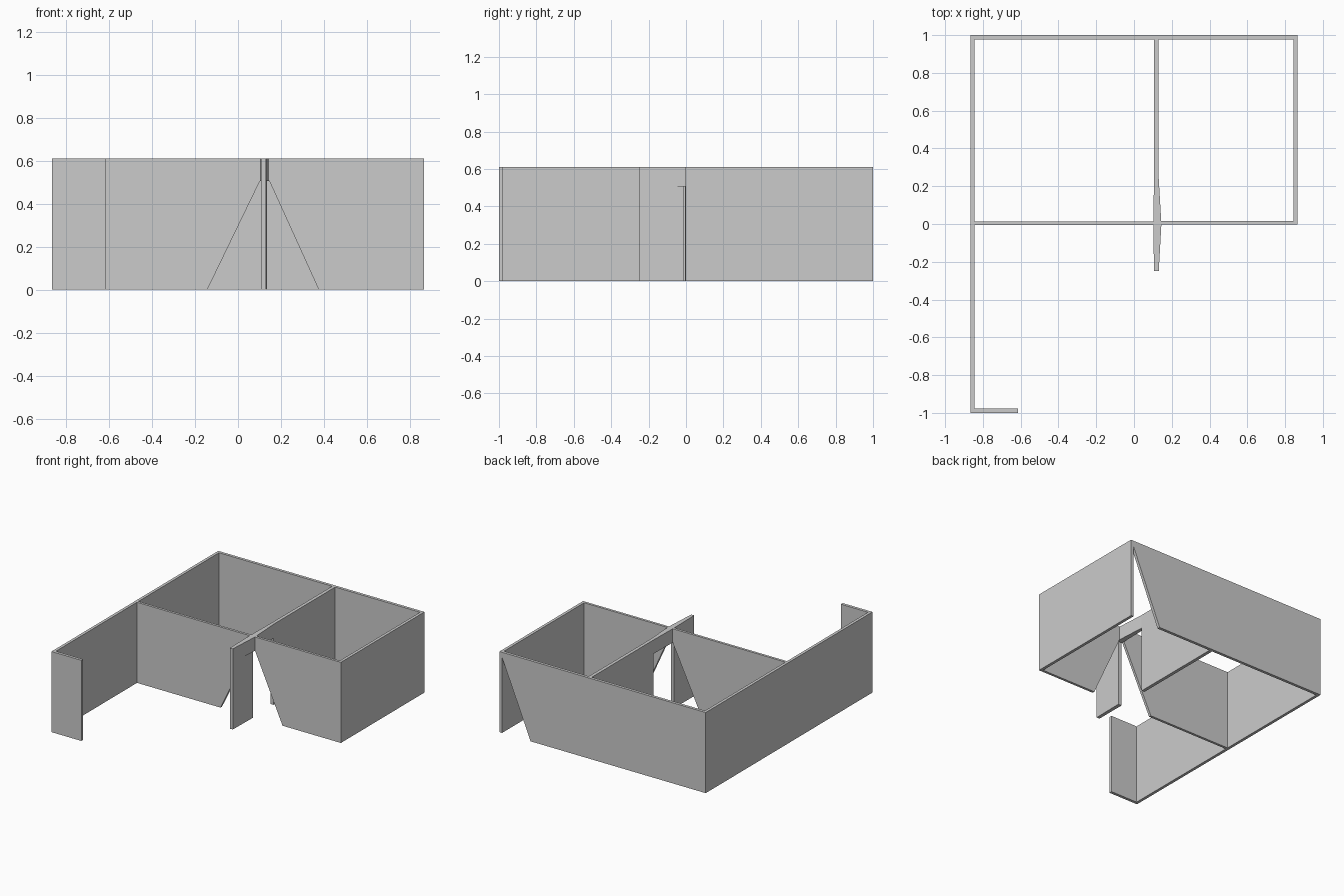
import bpy, bmesh
from mathutils import Vector

if "Cube" in bpy.data.objects:
    bpy.data.objects.remove(bpy.data.objects["Cube"])

H = 0.612       # wall height
T = 0.022       # wall thickness
HEAD = 0.507    # underside of door header


def prism(name, pts, offset):
    """Solid from a planar outline pushed along an offset vector."""
    bm = bmesh.new()
    face = bm.faces.new([bm.verts.new(p) for p in pts])
    ext = bmesh.ops.extrude_face_region(bm, geom=[face])
    top = [g for g in ext["geom"] if isinstance(g, bmesh.types.BMVert)]
    bmesh.ops.translate(bm, verts=top, vec=Vector(offset))
    bmesh.ops.recalc_face_normals(bm, faces=bm.faces)
    mesh = bpy.data.meshes.new(name)
    bm.to_mesh(mesh)
    bm.free()
    obj = bpy.data.objects.new(name, mesh)
    bpy.context.collection.objects.link(obj)
    return obj


def plan(name, pts, z0=0.0, z1=H):
    return prism(name, [(x, y, z0) for x, y in pts], (0, 0, z1 - z0))


def box(name, x0, x1, y0, y1):
    return plan(name, [(x0, y0), (x1, y0), (x1, y1), (x0, y1)])


def elevation(name, pts, y0, y1):
    return prism(name, [(x, y0, z) for x, z in pts], (0, y1 - y0, 0))


X = 0.866
# outer walls
box("left_wall", -X, -X + T, -1, 1)
box("right_wall", X - T, X, -0.003, 1)
box("front_stub_wall", -X + T, -0.615, -1, -1 + T)

# back wall with slanted gap at the right corner
elevation("back_wall", [(-X + T, 0), (0.605, 0), (X - T, 0.57), (X - T, H), (-X + T, H)],
          1 - T, 1)

# cross walls with slanted edges beside the doorway
elevation("cross_wall_left", [(-X + T, 0), (-0.143, 0), (0.104, 0.51), (0.104, H), (-X + T, H)],
          -0.006, 0.013)
elevation("cross_wall_right", [(X - T, 0), (0.376, 0), (0.144, 0.51), (0.144, H), (X - T, H)],
          -0.003, 0.016)

# partition: front fin, rear wall and tapered header over the doorway
PL, PR = 0.106, 0.131
plan("partition_fin", [(PL, -0.25), (PR, -0.25), (PR + 0.004, -0.01), (PL, -0.01)], 0, HEAD)
box("partition_rear", PL, PR, 0.24, 1 - T)
plan("door_header", [(PL, -0.25), (PR, -0.25), (0.145, 0), (PR, 0.24), (PL, 0.24), (0.102, 0)],
     HEAD, H)
